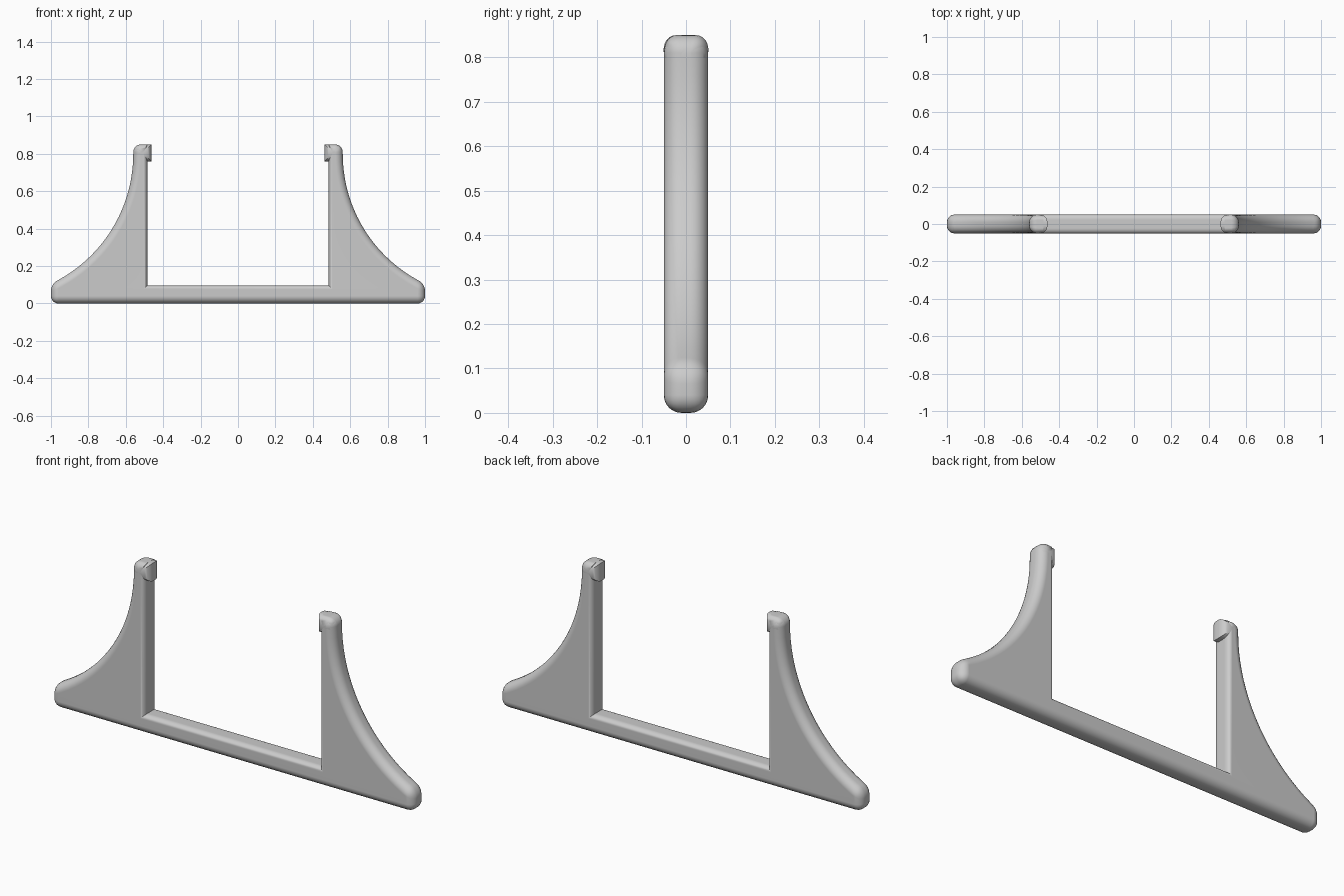
import bpy, bmesh, math

cube = bpy.data.objects.get("Cube")
if cube:
    bpy.data.objects.remove(cube, do_unlink=True)

DEPTH, FILLET = 0.1, 0.04
TOP, POST_IN, POST_OUT, BAR_TOP = 0.85, 0.485, 0.56, 0.097

grey = bpy.data.materials.new("light grey")
grey.use_nodes = True
colour = (0.6, 0.6, 0.6, 1)
grey.diffuse_color = colour
grey.node_tree.nodes["Principled BSDF"].inputs["Base Color"].default_value = colour


def rounded_plate(name, outline, is_inner, is_round_corner):
    """Extrude an x-z outline along y and fillet its rims and chosen corners."""
    bm = bmesh.new()
    face = bm.faces.new([bm.verts.new((x, -DEPTH / 2, z)) for x, z in outline])
    new = bmesh.ops.extrude_face_region(bm, geom=[face], use_keep_orig=True)["geom"]
    bmesh.ops.translate(bm, vec=(0, DEPTH, 0),
                        verts=[g for g in new if isinstance(g, bmesh.types.BMVert)])
    bmesh.ops.recalc_face_normals(bm, faces=bm.faces)
    weight = bm.edges.layers.float.new("bevel_weight_edge")
    for e in bm.edges:
        a, b = (v.co for v in e.verts)
        mid = (a + b) / 2
        if abs(a.y - b.y) > DEPTH / 2:
            e[weight] = 1.0 if is_round_corner(mid.x, mid.z) else 0.0
        else:
            e[weight] = 0.5 if is_inner(mid.x, mid.z) else 1.0
    mesh = bpy.data.meshes.new(name)
    bm.to_mesh(mesh)
    bm.free()
    mesh.materials.append(grey)
    obj = bpy.data.objects.new(name, mesh)
    bpy.context.collection.objects.link(obj)

    bpy.ops.object.select_all(action='DESELECT')
    obj.select_set(True)
    bpy.context.view_layer.objects.active = obj
    bevel = obj.modifiers.new("fillet", 'BEVEL')
    bevel.limit_method = 'WEIGHT'
    bevel.width = FILLET
    bevel.segments = 6
    bevel.use_clamp_overlap = False
    bpy.ops.object.modifier_apply(modifier=bevel.name)
    bpy.ops.object.shade_smooth_by_angle(angle=math.radians(35))
    normals = obj.modifiers.new("flat sides", 'WEIGHTED_NORMAL')
    normals.keep_sharp = True
    return obj


def outer_corner(x, z):
    return abs(x) > 0.99 or (abs(x) > POST_OUT - 0.01 and z > TOP - 0.01)


# Base bar with two concave-backed uprights
radius, centre_z, steps = 0.768, 0.8, 20
centre_x = POST_OUT + radius
sweep = math.acos((centre_x - 1) / radius)
half = [(1, 0)]
for i in range(steps + 1):
    t = sweep * (1 - i / steps)
    half.append((centre_x - radius * math.cos(t), centre_z - radius * math.sin(t)))
half += [(POST_OUT, TOP), (POST_IN, TOP), (POST_IN, BAR_TOP)]
rounded_plate("frame", half + [(-x, z) for x, z in reversed(half)],
              lambda x, z: abs(x) < POST_IN + 0.01 and z > 0.05, outer_corner)

# Inward-facing hooks on top of the uprights
for side, s in (("left", 1), ("right", -1)):
    corners = [(0.463, 0.76), (POST_OUT, 0.76), (POST_OUT, TOP), (0.463, TOP)]
    rounded_plate(side + "_hook", [(s * x, z) for x, z in corners],
                  lambda x, z: False, outer_corner)
